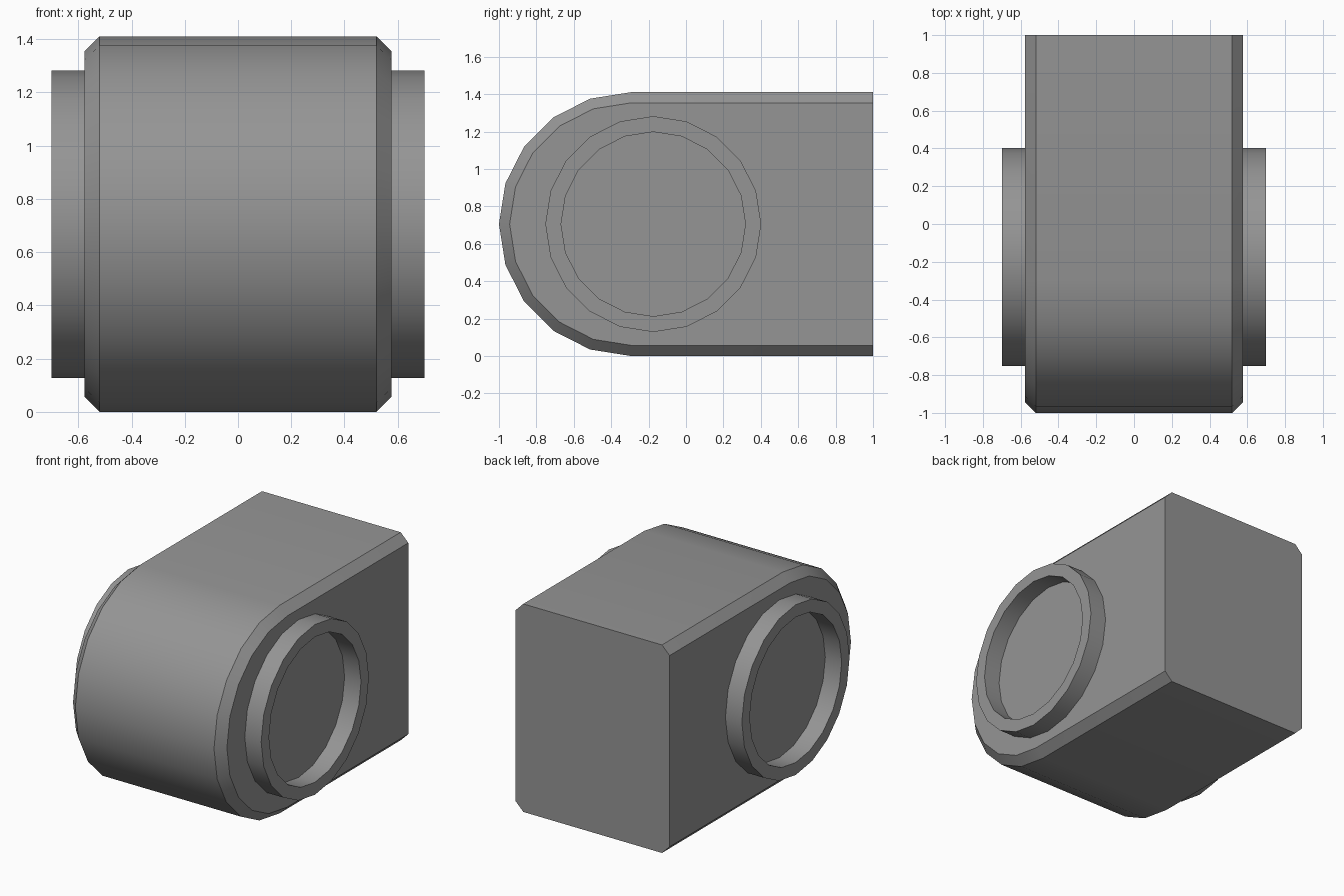
import bpy
import bmesh
from math import cos, sin, pi, radians

cube = bpy.data.objects.get("Cube")
if cube:
    bpy.data.objects.remove(cube, do_unlink=True)

# Single grey material
grey = bpy.data.materials.new("mid grey")
grey.use_nodes = True
colour = (0.3, 0.3, 0.3, 1)
grey.diffuse_color = colour
grey.node_tree.nodes["Principled BSDF"].inputs["Base Color"].default_value = colour

MID_Z = 0.705
STEPS = 20  # sides of a full circle


def arc(y, radius, first, last):
    """Points (y, z) on a circle, counted in steps from the top."""
    angles = [2 * pi * i / STEPS for i in range(first, last)]
    return [(y - radius * sin(a), MID_Z + radius * cos(a)) for a in angles]


def loft(name, sections, capped):
    """Bridge equal (x, outline) sections; cap the ends or join them in a loop."""
    bm = bmesh.new()
    rings = [[bm.verts.new((x, y, z)) for y, z in outline] for x, outline in sections]
    pairs = list(zip(rings, rings[1:]))
    if capped:
        bm.faces.new(rings[0])
        bm.faces.new(rings[-1])
    else:
        pairs.append((rings[-1], rings[0]))
    for a, b in pairs:
        for i in range(len(a)):
            j = (i + 1) % len(a)
            bm.faces.new((a[i], a[j], b[j], b[i]))
    bmesh.ops.recalc_face_normals(bm, faces=bm.faces)
    mesh = bpy.data.meshes.new(name)
    bm.to_mesh(mesh)
    bm.free()
    mesh.materials.append(grey)
    obj = bpy.data.objects.new(name, mesh)
    bpy.context.collection.objects.link(obj)
    bpy.ops.object.select_all(action="DESELECT")
    obj.select_set(True)
    bpy.context.view_layer.objects.active = obj
    bpy.ops.object.shade_smooth_by_angle(angle=radians(30))
    return obj


def body_outline(radius):
    """Round front with a straight run to the flat back."""
    half = arc(-0.295, radius, 0, STEPS // 2 + 1)
    return half + [(1, MID_Z - radius), (1, MID_Z + radius)]


# Body with chamfered side edges
full, inset = body_outline(0.705), body_outline(0.648)
loft("body", [(-0.577, inset), (-0.52, full), (0.52, full), (0.577, inset)], True)

# Raised rim on each side
outer, inner = (arc(-0.175, r, 0, STEPS) for r in (0.577, 0.493))
for name, side in (("left_rim", 1), ("right_rim", -1)):
    base, top = side * 0.57, side * 0.70
    loft(name, [(base, outer), (top, outer), (top, inner), (base, inner)], False)
